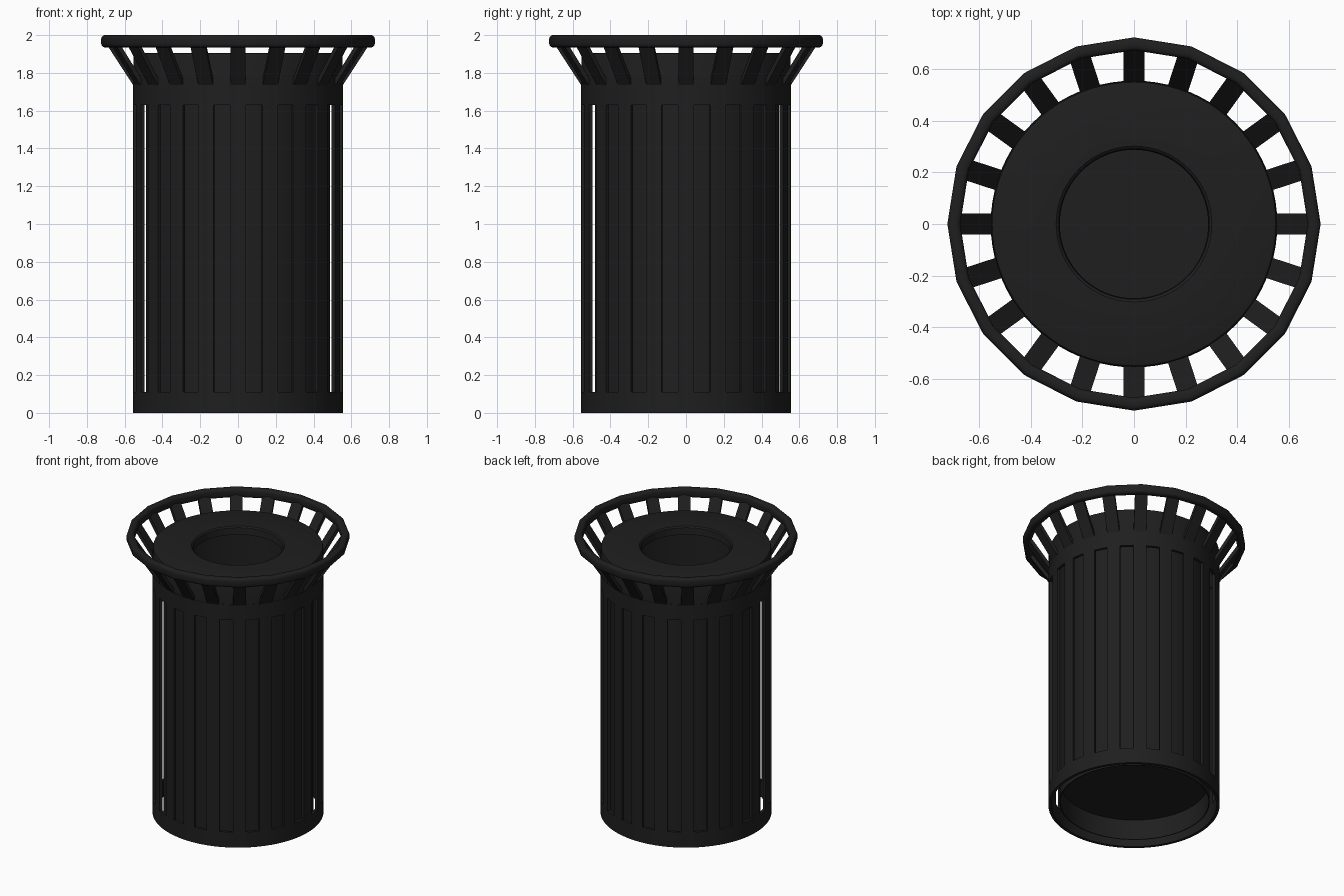
import bpy, bmesh, math

if "Cube" in bpy.data.objects:
    bpy.data.objects.remove(bpy.data.objects["Cube"])

mat = bpy.data.materials.new("charcoal black")
mat.diffuse_color = (0.0135, 0.0135, 0.0135, 1)
mat.use_nodes = True
mat.node_tree.nodes["Principled BSDF"].inputs["Base Color"].default_value = mat.diffuse_color

N = 80  # segments around the basket (4 per slat period)


def finish(name, bm, thickness=0, angle=35, loc=(0, 0, 0)):
    me = bpy.data.meshes.new(name)
    bm.to_mesh(me)
    bm.free()
    ob = bpy.data.objects.new(name, me)
    ob.location = loc
    bpy.context.collection.objects.link(ob)
    me.materials.append(mat)
    bpy.ops.object.select_all(action='DESELECT')
    ob.select_set(True)
    bpy.context.view_layer.objects.active = ob
    if thickness:
        m = ob.modifiers.new("thickness", 'SOLIDIFY')
        m.thickness = thickness
        m.offset = -1
        bpy.ops.object.modifier_apply(modifier=m.name)
    bpy.ops.object.shade_smooth_by_angle(angle=math.radians(angle))
    return ob


def lathe(name, profile, segs, closed=False, loc=(0, 0, 0)):
    """Revolve an (r, z) profile around z."""
    bm = bmesh.new()
    rings = []
    for r, z in profile:
        if r == 0:
            rings.append([bm.verts.new((0, 0, z))] * segs)
        else:
            rings.append([bm.verts.new((r * math.cos(2 * math.pi * i / segs),
                                        r * math.sin(2 * math.pi * i / segs), z))
                          for i in range(segs)])
    pairs = list(zip(rings, rings[1:]))
    if closed:
        pairs.append((rings[-1], rings[0]))
    for a, b in pairs:
        for i in range(segs):
            j = (i + 1) % segs
            bm.faces.new(list(dict.fromkeys((a[i], a[j], b[j], b[i]))))
    bmesh.ops.recalc_face_normals(bm, faces=bm.faces)
    return finish(name, bm, 0, 35, loc)


# Slatted basket: bottom band, 20 upright slats, top band
R = 0.556
bm = bmesh.new()
rows = [[bm.verts.new((R * math.cos(2 * math.pi * i / N),
                       R * math.sin(2 * math.pi * i / N), z)) for i in range(N)]
        for z in (0, 0.11, 1.63, 1.74)]
for k in range(3):
    for i in range(N):
        if k == 1 and i % 4 in (1, 2):
            continue
        j = (i + 1) % N
        bm.faces.new((rows[k][i], rows[k][j], rows[k + 1][j], rows[k + 1][i]))
finish("slatted_basket", bm, 0.02)

# Flared slats carrying the rim
bm = bmesh.new()
for s in range(20):
    a = s * math.pi / 10
    c, d = math.cos(a), math.sin(a)
    vs = [bm.verts.new((r * c - t * d, r * d + t * c, z))
          for r, t, z in ((0.555, -0.041, 1.735), (0.555, 0.041, 1.735),
                          (0.698, 0.041, 1.955), (0.698, -0.041, 1.955))]
    bm.faces.new(vs)
finish("flared_slats", bm, 0.022)

# Twenty-sided rim with a rounded upright section
b = 0.018
tube = []
for q, (cr, cz) in enumerate(((0.706, 1.982), (0.692, 1.982),
                              (0.692, 1.953), (0.706, 1.953))):
    for k in range(4):
        t = (q + k / 3) * math.pi / 2
        tube.append((cr + b * math.cos(t), cz + b * math.sin(t)))
lathe("rim_ring", tube, 20, closed=True)

# Lid with skirt and round opening with a turned-down lip
lathe("lid", [(0.554, 1.72), (0.554, 1.89), (0.55, 1.902), (0.54, 1.906),
              (0.302, 1.906), (0.292, 1.898), (0.288, 1.85),
              (0.296, 1.85), (0.304, 1.896), (0.544, 1.896), (0.544, 1.72)],
      80, closed=True)

# Inner bin liner reaching the ground, with a raised floor
lathe("bin_liner", [(0, 0.165), (0.482, 0.165), (0.482, 0.02), (0.488, 0.02),
                    (0.488, 1.896), (0.482, 1.896), (0.482, 0.172), (0, 0.172)],
      80, loc=(0, 0.005, 0))
